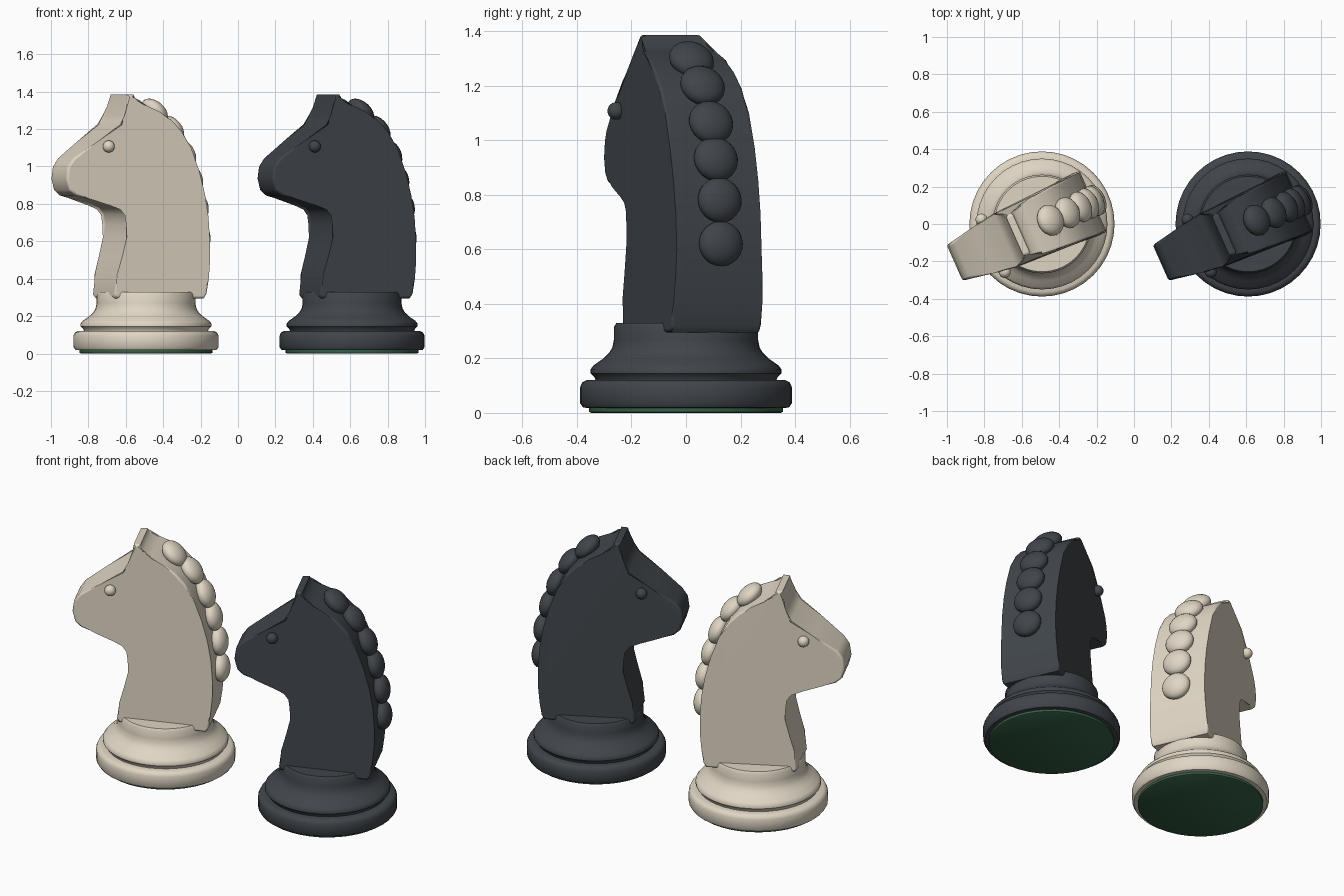
import bpy, bmesh, math
from mathutils import Matrix, Vector

if "Cube" in bpy.data.objects:
    bpy.data.objects.remove(bpy.data.objects["Cube"])

TURN = Matrix.Rotation(math.radians(24), 4, 'Z')


def material(name, rgb):
    m = bpy.data.materials.new(name)
    m.diffuse_color = (*rgb, 1)
    m.use_nodes = True
    m.node_tree.nodes["Principled BSDF"].inputs["Base Color"].default_value = m.diffuse_color
    return m


cream = material("cream", (0.74, 0.67, 0.55))
charcoal = material("charcoal", (0.052, 0.060, 0.070))
green = material("green_felt", (0.035, 0.115, 0.06))


def finish(bm, name, mat, place, angle=40):
    bmesh.ops.recalc_face_normals(bm, faces=bm.faces)
    me = bpy.data.meshes.new(name)
    bm.to_mesh(me)
    bm.free()
    for p in me.polygons:
        p.use_smooth = True
    me.set_sharp_from_angle(angle=math.radians(angle))
    me.materials.append(mat)
    ob = bpy.data.objects.new(name, me)
    ob.matrix_world = place
    bpy.context.collection.objects.link(ob)
    return ob


def lathe(name, profile, mat, place, sides=40):
    bm = bmesh.new()
    rings = []
    for r, z in profile:
        rings.append([bm.verts.new((r * math.cos(2 * math.pi * i / sides),
                                    r * math.sin(2 * math.pi * i / sides), z)) for i in range(sides)])
    for a, b in zip(rings, rings[1:]):
        for i in range(sides):
            j = (i + 1) % sides
            bm.faces.new((a[i], a[j], b[j], b[i]))
    bm.faces.new(rings[0])
    bm.faces.new(rings[-1])
    return finish(bm, name, mat, place)


def ellipsoids(name, matrices, mat, place):
    bm = bmesh.new()
    for m in matrices:
        bmesh.ops.create_uvsphere(bm, u_segments=24, v_segments=14, radius=1, matrix=m)
    return finish(bm, name, mat, place)


# horse outline: along, height, half thickness
HORSE = [
    (-.16, 1.385, .115), (-.122, 1.385, .118), (-.108, 1.345, .13), (-.06, 1.325, .145),
    (.01, 1.293, .155), (.08, 1.25, .164), (.14, 1.19, .167), (.19, 1.10, .168),
    (.238, .97, .17), (.27, .85, .17), (.29, .73, .17), (.299, .60, .17),
    (.298, .50, .174), (.288, .40, .178), (.278, .32, .182), (.262, .295, .182),
    (-.235, .295, .145), (-.25, .315, .145), (-.235, .42, .15), (-.207, .52, .154),
    (-.182, .62, .158), (-.172, .69, .159), (-.18, .745, .157), (-.21, .782, .152),
    (-.27, .805, .143), (-.38, .825, .125), (-.46, .845, .112), (-.495, .875, .107),
    (-.511, .935, .106), (-.502, 1.0, .106), (-.47, 1.045, .108), (-.34, 1.135, .136),
    (-.21, 1.222, .165), (-.178, 1.27, .135),
]
MANE = [(.05, 1.295), (.15, 1.20), (.226, 1.065), (.27, .93), (.304, .78), (.315, .62)]
BASE = [(.36, .018), (.378, .02), (.388, .035), (.388, .095), (.38, .112), (.365, .12),
        (.332, .12), (.336, .132), (.35, .145), (.35, .16), (.338, .175), (.305, .198),
        (.282, .22), (.27, .24), (.264, .27), (.264, .315), (.255, .33)]
FELT = [(.348, 0), (.355, .004), (.355, .022)]


def horse(name, mat, place):
    bm = bmesh.new()
    near = [bm.verts.new((u, -w, z)) for u, z, w in HORSE]
    far = [bm.verts.new((u, w, z)) for u, z, w in HORSE]
    sides = [bm.faces.new(near), bm.faces.new(far[::-1])]
    n = len(near)
    for i in range(n):
        j = (i + 1) % n
        bm.faces.new((near[i], far[i], far[j], near[j]))
    rims = [e for f in sides for e in f.edges]
    bmesh.ops.bevel(bm, geom=rims, offset=.014, segments=3, profile=.5,
                    affect='EDGES', clamp_overlap=False)
    ob = finish(bm, name, mat, place, 50)
    ob.modifiers.new("even_shading", 'WEIGHTED_NORMAL').keep_sharp = True


def mane_matrices():
    out = []
    for i, (u, z) in enumerate(MANE):
        a, b = MANE[max(i - 1, 0)], MANE[min(i + 1, len(MANE) - 1)]
        t = Vector((b[0] - a[0], 0, b[1] - a[1])).normalized()
        nrm = Vector((-t.z, 0, t.x))
        basis = Matrix((t, Vector((0, 1, 0)), nrm)).transposed().to_4x4()
        out.append(Matrix.Translation((u, 0, z)) @ basis @ Matrix.Diagonal((.083, .085, .05, 1)))
    return out


for label, x, mat in (("light", -.492, cream), ("dark", .61, charcoal)):
    spot = Matrix.Translation((x, 0, 0))
    turned = spot @ TURN
    lathe(label + "_felt_pad", FELT, green, spot)
    lathe(label + "_base", BASE, mat, spot)
    horse(label + "_horse_head", mat, turned)
    ellipsoids(label + "_mane", mane_matrices(), mat, turned)
    # eyes, mirrored across the head
    ellipsoids(label + "_eyes", [Matrix.Translation((-.286, s * .153, 1.107)) @ Matrix.Scale(.032, 4)
                                 for s in (-1, 1)], mat, turned)
